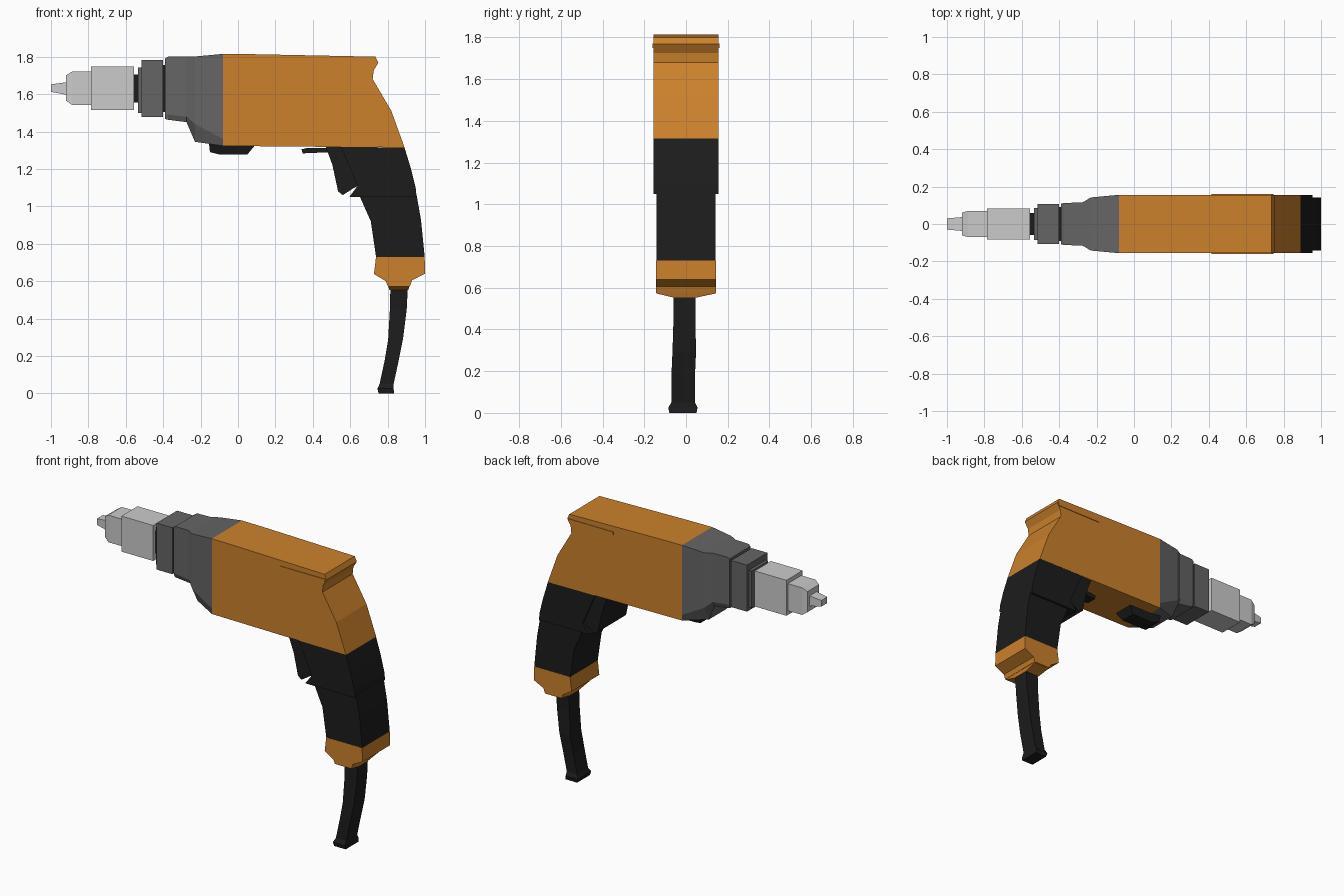
import bpy, bmesh


def material(name, color):
    m = bpy.data.materials.new(name)
    m.diffuse_color = (*color, 1)
    return m


ORANGE = material("orange_plastic", (0.60, 0.22, 0.025))
DARK = material("dark_grey_casting", (0.13, 0.13, 0.13))
BLACK = material("black_rubber", (0.012, 0.012, 0.012))


def loft(name, rings, mat=None):
    """Skin a list of equal-length point rings and cap both ends."""
    bm = bmesh.new()
    loops = [[bm.verts.new(p) for p in ring] for ring in rings]
    n = len(loops[0])
    for a, b in zip(loops, loops[1:]):
        for i in range(n):
            j = (i + 1) % n
            bm.faces.new((a[i], a[j], b[j], b[i]))
    bm.faces.new(loops[0][::-1])
    bm.faces.new(loops[-1])
    bmesh.ops.recalc_face_normals(bm, faces=bm.faces)
    mesh = bpy.data.meshes.new(name)
    bm.to_mesh(mesh)
    bm.free()
    ob = bpy.data.objects.new(name, mesh)
    bpy.context.collection.objects.link(ob)
    if mat:
        mesh.materials.append(mat)
    return ob


def prism(name, profile, hw, mat=None, y=0.0):
    """Side profile (x, z) extruded across y."""
    return loft(name, [[(x, y + s * hw, z) for x, z in profile] for s in (-1, 1)], mat)


def along_x(name, sections, mat=None):
    """Rectangular sections: x, z low, z high, half width."""
    return loft(name, [[(x, -w, lo), (x, w, lo), (x, w, hi), (x, -w, hi)]
                       for x, lo, hi, w in sections], mat)


def along_z(name, sections, mat=None):
    """Rectangular sections: z, x low, x high, y low, y high."""
    return loft(name, [[(a, c, z), (b, c, z), (b, d, z), (a, d, z)]
                       for z, a, b, c, d in sections], mat)


# Chuck and its jaws
along_x("chuck_jaws", [(-1.0, 1.612, 1.652, 0.03), (-0.92, 1.597, 1.663, 0.037)])
along_x("chuck_nose", [(-0.92, 1.565, 1.70, 0.06), (-0.888, 1.543, 1.72, 0.07),
                       (-0.78, 1.543, 1.72, 0.07)])
along_x("chuck_sleeve", [(-0.785, 1.515, 1.747, 0.084), (-0.555, 1.515, 1.747, 0.084)])
along_x("spindle", [(-0.56, 1.555, 1.705, 0.058), (-0.53, 1.555, 1.705, 0.058)], BLACK)

# Collar
along_x("collar_lip", [(-0.535, 1.50, 1.742, 0.085), (-0.51, 1.50, 1.742, 0.085)], DARK)
along_x("collar", [(-0.515, 1.478, 1.782, 0.106), (-0.40, 1.478, 1.782, 0.106)], DARK)
along_x("collar_gap", [(-0.405, 1.505, 1.755, 0.092), (-0.38, 1.505, 1.755, 0.092)], BLACK)

# Gearbox: x, width, top, shoulder height, bottom, bottom width
gear = [(-0.39, 0.108, 1.79, 1.49, 1.467, 0.10),
        (-0.375, 0.112, 1.80, 1.49, 1.463, 0.105),
        (-0.275, 0.116, 1.80, 1.48, 1.45, 0.10),
        (-0.23, 0.142, 1.801, 1.44, 1.345, 0.09),
        (-0.08, 0.156, 1.815, 1.36, 1.323, 0.156)]
loft("gearbox", [[(x, -w, t), (x, -w, m), (x, -v, b), (x, v, b), (x, w, m), (x, w, t)]
                 for x, w, t, m, b, v in gear], DARK)

# Selector under the gearbox
loft("selector", [[(x, s * w, z) for x, z, w in
                   ((-0.155, 1.335, 0.07), (-0.15, 1.29, 0.065), (-0.10, 1.277, 0.05),
                    (0.05, 1.277, 0.05), (0.09, 1.325, 0.07))] for s in (-1, 1)], BLACK)

# Motor housing
prism("motor_housing", [(-0.08, 1.815), (0.10, 1.813), (0.735, 1.80), (0.75, 1.768),
                        (0.725, 1.725), (0.72, 1.68), (0.82, 1.51), (0.89, 1.315),
                        (0.47, 1.318), (-0.08, 1.323)], 0.156, ORANGE)
for s, side in ((-1, "front"), (1, "back")):
    prism("side_ridge_" + side, [(0.415, 1.75), (0.735, 1.75), (0.745, 1.77), (0.415, 1.77)],
          0.01, ORANGE, s * 0.15)

# Handle, trigger and reversing switch
prism("upper_grip", [(0.55, 1.317), (0.89, 1.315), (0.925, 1.20), (0.95, 1.10), (0.955, 1.05),
                     (0.595, 1.05), (0.64, 1.11)], 0.155, BLACK)
prism("trigger", [(0.47, 1.317), (0.62, 1.317), (0.66, 1.12), (0.615, 1.095), (0.56, 1.06),
                  (0.535, 1.08), (0.505, 1.22)], 0.145, BLACK)
prism("lower_grip", [(0.65, 1.055), (0.955, 1.06), (0.978, 0.93), (0.998, 0.73),
                     (0.738, 0.73), (0.71, 0.92)], 0.142, BLACK)
prism("reverse_switch", [(0.34, 1.305), (0.37, 1.312), (0.50, 1.312), (0.50, 1.29),
                         (0.345, 1.283)], 0.035, BLACK)

# Handle base and cord socket
prism("handle_base", [(0.738, 0.73), (0.998, 0.73), (1.0, 0.64), (0.93, 0.605), (0.92, 0.575),
                      (0.80, 0.575), (0.79, 0.60), (0.727, 0.638)], 0.143, ORANGE)
along_z("cord_socket", [(0.58, 0.80, 0.92, -0.143, 0.143), (0.572, 0.803, 0.917, -0.14, 0.14),
                        (0.553, 0.81, 0.91, -0.06, 0.05)], ORANGE)

# Cord sleeve with flared end
along_z("cord_sleeve", [(0.57, 0.815, 0.908, -0.06, 0.045), (0.45, 0.812, 0.902, -0.06, 0.045),
                        (0.29, 0.803, 0.882, -0.065, 0.048), (0.18, 0.785, 0.86, -0.07, 0.043),
                        (0.05, 0.757, 0.832, -0.07, 0.043), (0.025, 0.745, 0.832, -0.085, 0.055),
                        (0.0, 0.752, 0.835, -0.08, 0.05)], BLACK)
